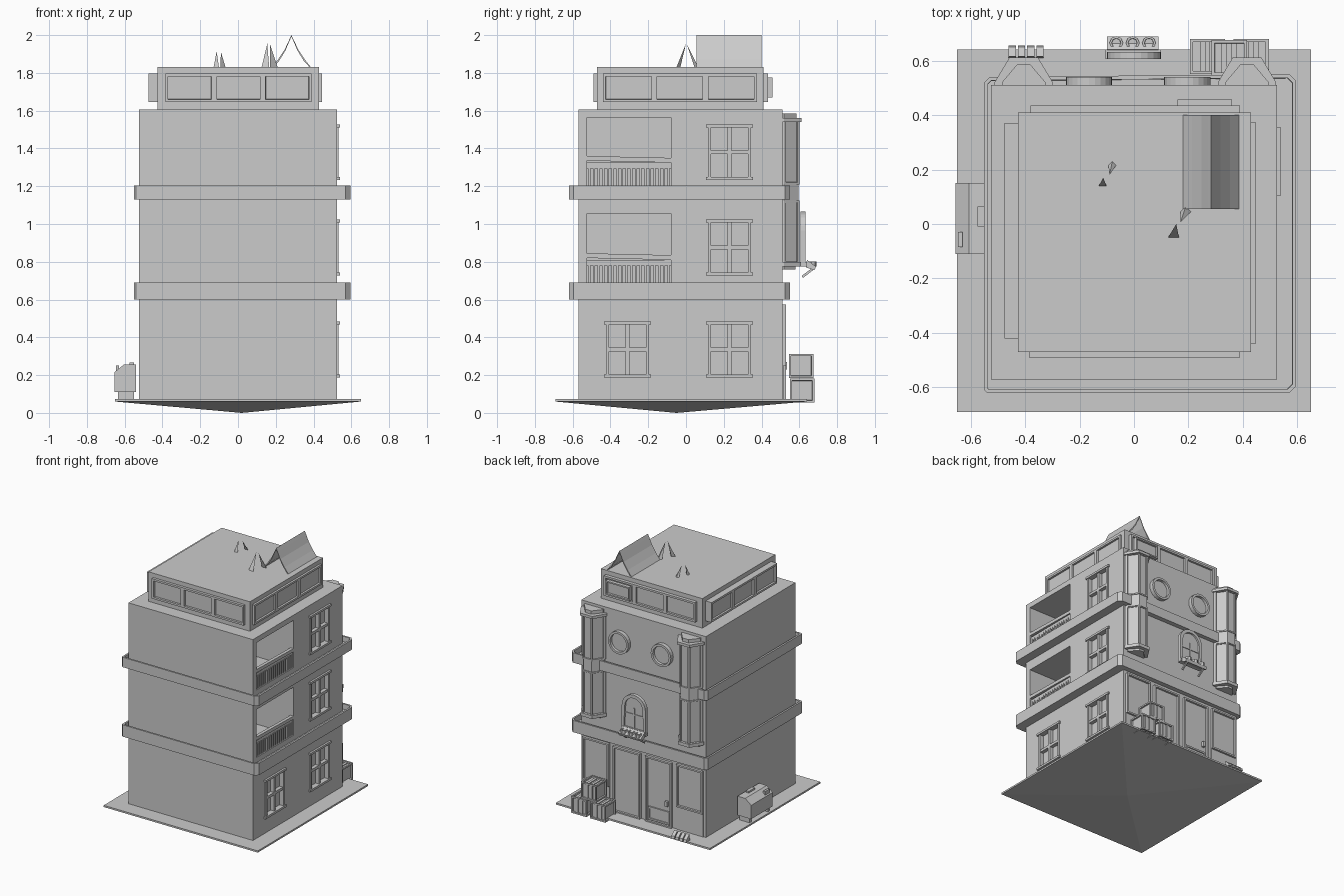
import bpy, bmesh, math
from mathutils import Vector

old = bpy.data.objects.get("Cube")
if old:
    bpy.data.objects.remove(old, do_unlink=True)

grey = bpy.data.materials.new("plain_grey")
grey.use_nodes = True
colour = (0.6, 0.6, 0.6, 1)
grey.diffuse_color = colour
grey.node_tree.nodes["Principled BSDF"].inputs["Base Color"].default_value = colour

# Each side maps (across, up, outward distance) to model space
SIDES = {
    "right": lambda u, v, d: (d, u, v),
    "left": lambda u, v, d: (-d, u, v),
    "front": lambda u, v, d: (u, -d, v),
    "back": lambda u, v, d: (u, d, v),
    "top": lambda u, v, d: (u, v, d),
}


def finish(name, bm):
    mesh = bpy.data.meshes.new(name)
    bm.to_mesh(mesh)
    bm.free()
    ob = bpy.data.objects.new(name, mesh)
    bpy.context.collection.objects.link(ob)
    mesh.materials.append(grey)
    return ob


def solid(name, side, pts, d0, d1, border=0, sink=0.015, pick=None):
    """Extrude an outline away from a side; optionally sink panels into the picked faces."""
    to3d = SIDES[side]
    bm = bmesh.new()
    low = [bm.verts.new(to3d(u, v, d0)) for u, v in pts]
    high = [bm.verts.new(to3d(u, v, d1)) for u, v in pts]
    bm.faces.new(low)
    bm.faces.new(high)
    for i in range(len(pts)):
        j = (i + 1) % len(pts)
        bm.faces.new((low[i], low[j], high[j], high[i]))
    bmesh.ops.recalc_face_normals(bm, faces=bm.faces)
    if border:
        bm.normal_update()
        out = Vector(to3d(0, 0, 1))
        pick = pick or (lambda n: n.dot(out) > 0.9)
        chosen = [f for f in bm.faces if pick(f.normal)]
        bmesh.ops.inset_individual(bm, faces=chosen, thickness=border)
        bmesh.ops.inset_individual(bm, faces=chosen, thickness=0.001, depth=-sink)
    return finish(name, bm)


def rect(u0, u1, v0, v1):
    return [(u0, v0), (u1, v0), (u1, v1), (u0, v1)]


def arc(cx, cy, r, a0, a1, n):
    return [(cx + r * math.cos(math.radians(a0 + (a1 - a0) * i / n)),
             cy + r * math.sin(math.radians(a0 + (a1 - a0) * i / n))) for i in range(n + 1)]


# Ground slab with a shallow pointed underside
solid("ground_slab", "top", rect(-0.65, 0.65, -0.69, 0.64), 0.06, 0.073)
bm = bmesh.new()
rim = [bm.verts.new((x, y, 0.06)) for x, y in rect(-0.65, 0.65, -0.69, 0.64)]
tip = bm.verts.new((0.02, -0.05, 0))
for i in range(4):
    bm.faces.new((rim[i], tip, rim[(i + 1) % 4]))
bmesh.ops.recalc_face_normals(bm, faces=bm.faces)
for f in bm.faces:
    f.normal_update()
    if f.normal.z > 0:
        f.normal_flip()
finish("slab_underside", bm)

# Main block, with balconies and window recesses cut from its right side
body = solid("main_block", "top", rect(-0.525, 0.525, -0.57, 0.51), 0.07, 1.605)
windows = [(-0.31, 0.335), (0.23, 0.335), (0.23, 0.875), (0.23, 1.38)]
balconies = [(0.69, 1.055), (1.205, 1.565)]
cutters = [solid("cutter", "right", rect(-0.525, -0.08, a, b), 0.12, 0.6) for a, b in balconies]
cutters += [solid("cutter", "right", rect(y - 0.11, y + 0.11, z - 0.14, z + 0.14), 0.5, 0.6)
            for y, z in windows]
bpy.context.view_layer.objects.active = body
for c in cutters:
    mod = body.modifiers.new("cut", "BOOLEAN")
    mod.operation = "DIFFERENCE"
    mod.solver = "EXACT"
    mod.object = c
    bpy.ops.object.modifier_apply(modifier=mod.name)
    bpy.data.objects.remove(c, do_unlink=True)

# Window sills, jambs and glazing bars
for y, z in windows:
    for s in (-1, 1):
        solid("window_sill", "right", rect(y - 0.125, y + 0.125, z + s * 0.14 - 0.008, z + s * 0.14 + 0.008), 0.5, 0.54)
        e = y + s * 0.105
        solid("window_jamb", "right", rect(e - 0.008, e + 0.008, z - 0.14, z + 0.14), 0.5, 0.533)
    solid("window_upright", "right", rect(y - 0.01, y + 0.01, z - 0.14, z + 0.14), 0.5, 0.528)
    solid("window_crossbar", "right", rect(y - 0.11, y + 0.11, z - 0.01, z + 0.01), 0.5, 0.528)

# Balcony railings
for z, _ in balconies:
    solid("balcony_rail", "right",
          [(-0.525, z + 0.13), (-0.08, z + 0.12), (-0.08, z + 0.145), (-0.525, z + 0.155)], 0.5, 0.525)
    solid("balcony_skirt_rail", "right", rect(-0.525, -0.08, z + 0.09, z + 0.12), 0.505, 0.515)
    for i in range(18):
        y = -0.512 + i * 0.0247
        solid("baluster", "right", rect(y - 0.006, y + 0.006, z - 0.01, z + 0.1), 0.503, 0.519)

# Hollow ledges that run round the block
outline = [(-0.55, -0.61), (-0.54, -0.62), (0.57, -0.62), (0.595, -0.595),
           (0.595, 0.525), (0.57, 0.55), (-0.53, 0.54), (-0.55, 0.52)]
for z0, z1 in ((0.6, 0.69), (1.13, 1.205)):
    solid("ledge", "top", outline, z0, z1, border=0.015, sink=0.04)

# Roof storey with a strip of three panes on each side
solid("roof_storey", "top", rect(-0.425, 0.43, -0.47, 0.41), 1.6, 1.83)
strips = {"front": (-0.385, 0.39, 0.46, 0.49), "back": (-0.38, 0.39, 0.4, 0.435),
          "left": (-0.42, 0.37, 0.42, 0.475), "right": (-0.44, 0.375, 0.42, 0.446)}
for side, (u0, u1, d0, d1) in strips.items():
    step = (u1 - u0) / 3
    for i in range(3):
        a = u0 + i * step
        solid("roof_window", side, rect(a, a + step, 1.645, 1.797), d0, d1, border=0.021)
solid("loose_pane", "back", rect(0.16, 0.36, 1.67, 1.775), 0.43, 0.457, border=0.015)

# Roof tent: a thin sheet with sagging sides
slope = [(0.103, 1.83), (0.07, 1.872), (0.035, 1.925), (0.012, 1.975), (0, 2.0)]
outer = [(0.283 + x, z) for x, z in slope] + [(0.283 - x, z) for x, z in slope[-2::-1]]
inner = [(0.283 + (x - 0.283) * 0.93, z - 0.008 if 1.83 < z else z) for x, z in reversed(outer)]
solid("roof_tent", "back", outer + inner, 0.055, 0.4)

# Pointed flaps beside the tent: base centre, tip, half width
flaps = [((0.145, -0.05), (0.155, 0, 1.955), 0.02), ((0.19, 0.045), (0.17, 0.005, 1.95), 0.02),
         ((-0.115, 0.14), (-0.113, 0.17, 1.915), 0.014), ((-0.08, 0.215), (-0.09, 0.18, 1.91), 0.014)]
for (x, y), peak, w in flaps:
    bm = bmesh.new()
    a, b, c = [bm.verts.new(p) for p in ((x - w, y, 1.83), (x + w, y, 1.83), (x, y + w, 1.83))]
    t = bm.verts.new(peak)
    for tri in ((a, b, c), (a, b, t), (b, c, t), (c, a, t)):
        bm.faces.new(tri)
    bmesh.ops.recalc_face_normals(bm, faces=bm.faces)
    finish("tent_flap", bm)


# Corner bay windows on the back
def bay_outline(cx, grow):
    return [(cx - 0.095 - grow, 0.5), (cx - 0.095 - grow, 0.52), (cx - 0.04 - grow, 0.6 + grow),
            (cx + 0.04 + grow, 0.6 + grow), (cx + 0.095 + grow, 0.52), (cx + 0.095 + grow, 0.5)]


def outward(n):
    return n.y > 0.2 and abs(n.z) < 0.1


for cx in (-0.405, 0.415):
    for z0, z1 in ((0.79, 1.125), (1.21, 1.55)):
        solid("bay_window", "top", bay_outline(cx, 0), z0, z1, border=0.015, sink=0.01, pick=outward)
    for z0, z1, g in ((0.76, 0.775, -0.02), (0.775, 0.8, 0.008), (1.11, 1.21, -0.005),
                      (1.54, 1.56, 0.012), (1.56, 1.585, -0.015)):
        solid("bay_moulding", "top", bay_outline(cx, g), z0, z1)

# Round windows
for x in (0.195, -0.165):
    solid("round_window", "back", arc(x, 1.375, 0.085, 0, 345, 23), 0.5, 0.54, border=0.017, sink=0.02)

# Arched window with its flower box
arch = [(-0.1, 0.79), (0.1, 0.79)] + arc(0, 0.965, 0.1, 0, 180, 12)
solid("arched_window", "back", arch, 0.605, 0.632, border=0.025, sink=0.012)
solid("arched_window_bar", "back", rect(-0.08, 0.08, 0.905, 0.915), 0.615, 0.625)
solid("arched_window_upright", "back", rect(-0.005, 0.005, 0.8, 0.96), 0.615, 0.625)
solid("flower_box_sill", "back", rect(-0.105, 0.1, 0.775, 0.795), 0.605, 0.64)
solid("flower_box", "right", [(0.635, 0.77), (0.68, 0.755), (0.688, 0.775), (0.64, 0.81)], -0.1, 0.09)
for x in (-0.065, -0.005, 0.055):
    solid("flower", "top", arc(x, 0.665, 0.025, 0, 315, 7), 0.775, 0.802, border=0.008, sink=0.008)
for x in (-0.08, 0.07):
    solid("flower_box_brace", "right",
          [(0.612, 0.725), (0.62, 0.715), (0.685, 0.765), (0.675, 0.772)], x - 0.006, x + 0.006)

# Shop front
for u0, u1, z0 in ((0.285, 0.505, 0.25), (-0.505, -0.285, 0.25)):
    solid("shop_window", "back", rect(u0, u1, z0, 0.575), 0.5, 0.53, border=0.018)
    solid("shop_skirting", "back", rect(u0, u1, 0.07, z0), 0.5, 0.515)
solid("shop_panel", "back", rect(0.02, 0.25, 0.07, 0.57), 0.5, 0.53, border=0.018)
solid("shop_door", "back", rect(-0.245, -0.025, 0.07, 0.57), 0.5, 0.53, border=0.018)
solid("door_lower_panel", "back", rect(-0.225, -0.045, 0.09, 0.19), 0.51, 0.525, border=0.018, sink=0.007)
solid("door_handle", "back", rect(-0.215, -0.195, 0.23, 0.27), 0.51, 0.535)

# Crates
for x, y, z in ((0.27, 0.615, 0.055), (0.43, 0.615, 0.055), (0.35, 0.61, 0.185)):
    solid("crate", "top", rect(x - 0.065, x + 0.065, y - 0.065, y + 0.065), z, z + 0.127,
          border=0.016, sink=0.012, pick=lambda n: True)
    for s in (-0.018, 0.018):
        solid("crate_slat", "top", rect(x + s - 0.01, x + s + 0.01, y - 0.06, y + 0.06), z + 0.006, z + 0.121)

# Stack of papers by the shop
for i in range(4):
    x = -0.46 + i * 0.034
    solid("paper_bundle", "right", [(0.61, 0.07), (0.655, 0.07), (0.65, 0.09), (0.615, 0.12)], x, x + 0.026)

# Storage bin on the left side
bin_outline = [(-0.655, 0.11), (-0.54, 0.11), (-0.54, 0.255), (-0.605, 0.255), (-0.655, 0.215)]
solid("bin", "back", bin_outline, -0.11, 0.15)
solid("bin_handle", "top", rect(-0.575, -0.55, -0.01, 0.065), 0.25, 0.268)
solid("bin_latch", "top", rect(-0.647, -0.63, -0.085, -0.03), 0.2, 0.25)
for y in (-0.1, 0.12):
    solid("bin_foot", "top", rect(-0.635, -0.55, y, y + 0.02), 0.07, 0.115)
